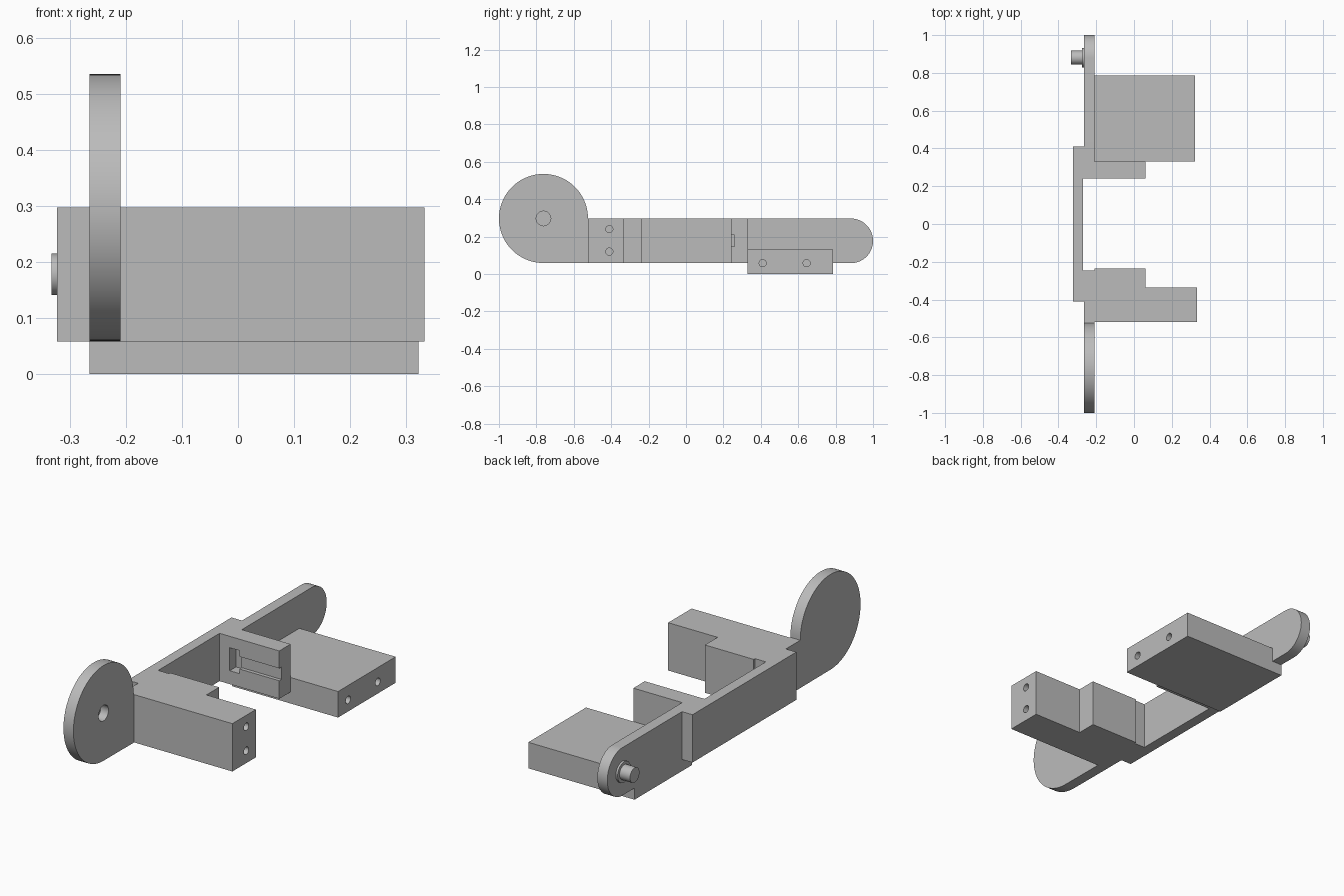
import bpy, bmesh
from math import sin, cos, pi, radians
from mathutils import Vector

if "Cube" in bpy.data.objects:
    bpy.data.objects.remove(bpy.data.objects["Cube"], do_unlink=True)

grey = bpy.data.materials.new("plain grey")
grey.use_nodes = True
colour = (0.5, 0.5, 0.5, 1)
grey.diffuse_color = colour
grey.node_tree.nodes["Principled BSDF"].inputs["Base Color"].default_value = colour

# Places a profile point (a, b) at depth d along the given axis
PLACE = {
    "x": lambda a, b, d: (d, a, b),
    "y": lambda a, b, d: (a, d, b),
    "z": lambda a, b, d: (a, b, d),
}


def prism(name, profile, axis, lo, hi):
    """Extrude a closed profile along an axis from lo to hi."""
    bm = bmesh.new()
    face = bm.faces.new([bm.verts.new(PLACE[axis](a, b, lo)) for a, b in profile])
    grown = bmesh.ops.extrude_face_region(bm, geom=[face])
    shift = Vector(PLACE[axis](0, 0, hi - lo))
    bmesh.ops.translate(bm, vec=shift, verts=[v for v in grown["geom"] if isinstance(v, bmesh.types.BMVert)])
    bmesh.ops.recalc_face_normals(bm, faces=bm.faces)
    mesh = bpy.data.meshes.new(name)
    bm.to_mesh(mesh)
    bm.free()
    mesh.materials.append(grey)
    ob = bpy.data.objects.new(name, mesh)
    bpy.context.collection.objects.link(ob)
    return ob


def arc(cy, cz, r, start=0, end=360, steps=64):
    full = end - start == 360
    angles = [radians(start + (end - start) * i / steps) for i in range(steps if full else steps + 1)]
    return [(cy + r * cos(t), cz + r * sin(t)) for t in angles]


def rect(a0, a1, b0, b1):
    return [(a0, b0), (a1, b0), (a1, b1), (a0, b1)]


def cut(ob, cutter):
    cutter.hide_render = True
    mod = ob.modifiers.new("cut", "BOOLEAN")
    mod.operation = "DIFFERENCE"
    mod.solver = "EXACT"
    mod.object = cutter
    bpy.context.view_layer.objects.active = ob
    bpy.ops.object.modifier_apply(modifier=mod.name)
    bpy.data.objects.remove(cutter, do_unlink=True)


BOTTOM, TOP = 0.058, 0.297
OUT, IN = -0.265, -0.21          # outer and inner faces of the side arm
MID = (BOTTOM + TOP) / 2
HOLE = 0.019

# Frame: spine with a long front block and a short rear block
frame = prism("frame", [
    (-0.323, -0.41), (OUT, -0.41), (OUT, -0.52), (0.333, -0.52),
    (0.333, -0.335), (0.06, -0.335), (0.06, -0.235), (IN, -0.235),
    (IN, -0.245), (-0.27, -0.245), (-0.27, 0.24), (0.06, 0.24),
    (0.06, 0.33), (IN, 0.33), (IN, 0.41), (-0.323, 0.41)], "z", BOTTOM, TOP)

# Screw holes in the end of the front block
for z in (0.12, 0.24):
    cut(frame, prism("screw_cutter", arc(-0.41, z, HOLE, steps=32), "x", 0.15, 0.4))

# Pocket and open channel in the rear block
cut(frame, prism("channel_cutter", rect(-0.18, 0.1, 0.148, 0.21), "y", 0.2, 0.258))
cut(frame, prism("pocket_cutter", rect(-0.214, -0.16, 0.125, 0.24), "y", 0.2, 0.29))

# Front disc, squared off below where it meets the frame, with a blind pivot hole
R = 0.238
disc = prism("pivot_disc", arc(-0.762, 0.297, R, 0, 270) + [(-0.52, BOTTOM), (-0.52, 0.297)],
             "x", OUT, IN)
cut(disc, prism("pivot_cutter", arc(-0.762, 0.297, 0.039, steps=48), "x", OUT + 0.012, 0))

# Rear arm with a rounded end
half = (TOP - BOTTOM) / 2
arm = prism("rear_arm", [(0.41, BOTTOM)] + arc(1 - half, MID, half, -90, 90) + [(0.41, TOP)],
            "x", OUT, IN)

# Pivot pin and its collar
pin = prism("pivot_pin", arc(1 - half, MID, 0.037, steps=48), "x", -0.333, OUT)
collar = prism("pin_collar", arc(1 - half, MID, 0.052, steps=48), "x", -0.275, OUT)

# Side plate that steps under the arm, with two screw holes
plate = prism("side_plate", [
    (OUT, 0), (0.322, 0), (0.322, 0.13), (IN, 0.13), (IN, BOTTOM), (OUT, BOTTOM)],
    "y", 0.33, 0.785)
for y in (0.41, 0.645):
    cut(plate, prism("screw_cutter", arc(y, 0.058, HOLE, steps=32), "x", 0.15, 0.4))

# Smooth the round sides, keep the edges sharp
bpy.ops.object.select_all(action="DESELECT")
for ob in (frame, disc, arm, pin, collar, plate):
    ob.select_set(True)
    bpy.context.view_layer.objects.active = ob
bpy.ops.object.shade_smooth_by_angle(angle=radians(30))
